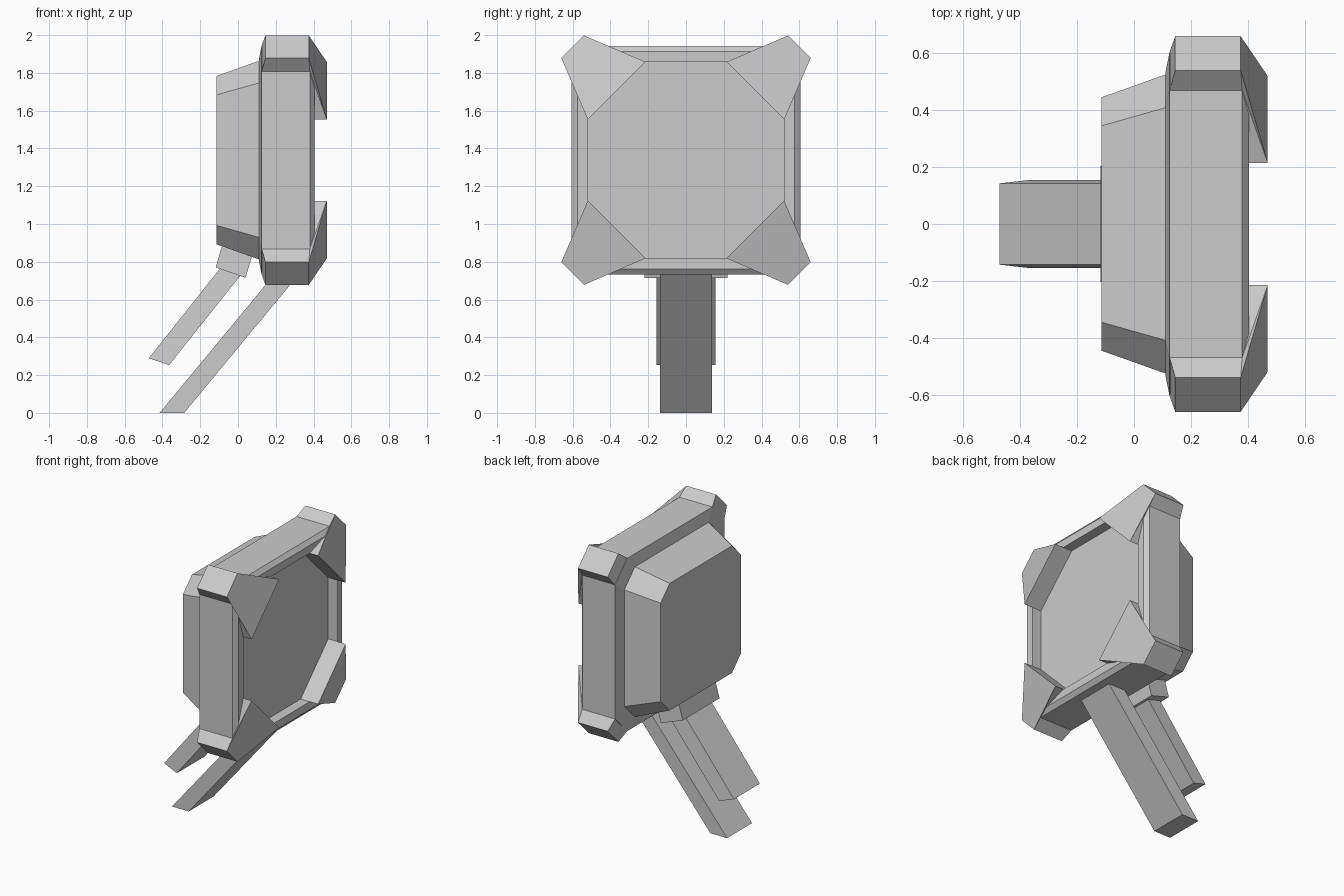
import bpy, bmesh

if "Cube" in bpy.data.objects:
    bpy.data.objects.remove(bpy.data.objects["Cube"])

CZ = 1.338  # height of the panel centre


def make(name, verts, faces, z=0.0):
    me = bpy.data.meshes.new(name)
    me.from_pydata(verts, [], faces)
    bm = bmesh.new()
    bm.from_mesh(me)
    bmesh.ops.recalc_face_normals(bm, faces=bm.faces)
    bm.to_mesh(me)
    bm.free()
    ob = bpy.data.objects.new(name, me)
    ob.location.z = z
    bpy.context.collection.objects.link(ob)
    return ob


def octagon_loft(name, sections):
    """Skin octagons along x; each section is (x, half size, half edge length)."""
    verts, faces, n = [], [], len(sections)
    for x, a, b in sections:
        verts += [(x, y, z) for y, z in ((a, -b), (a, b), (b, a), (-b, a),
                                         (-a, b), (-a, -b), (-b, -a), (b, -a))]
    for s in range(n - 1):
        for i in range(8):
            j = (i + 1) % 8
            faces.append((s * 8 + i, s * 8 + j, s * 8 + 8 + j, s * 8 + 8 + i))
    faces += [tuple(range(8)), tuple(range(n * 8 - 8, n * 8))]
    return make(name, verts, faces, CZ)


def strut(name, profile, widths):
    """Extrude an x-z quad sideways, with a half width for each profile point."""
    verts = [(x, s * w, z) for s in (-1, 1) for (x, z), w in zip(profile, widths)]
    faces = [(0, 1, 2, 3), (4, 5, 6, 7)]
    faces += [(i, (i + 1) % 4, (i + 1) % 4 + 4, i + 4) for i in range(4)]
    return make(name, verts, faces)


# Casing with a recessed front face
octagon_loft("casing", [(0.11, 0.53, 0.41), (0.125, 0.605, 0.47), (0.38, 0.605, 0.47),
                        (0.405, 0.575, 0.40), (0.405, 0.52, 0.215), (0.335, 0.52, 0.215)])

# Tapered housing on the back
octagon_loft("back_housing", [(-0.115, 0.445, 0.345), (0.115, 0.527, 0.41)])

# Corner guard: one side outline, swapped across the diagonal, then mirrored to four
side = [(0.11, 0.53, 0.41), (0.145, 0.66, 0.54), (0.375, 0.66, 0.54), (0.47, 0.52, 0.215),
        (0.335, 0.52, 0.215), (0.38, 0.605, 0.47), (0.125, 0.605, 0.47)]
n = len(side)
verts = side + [(x, z, y) for x, y, z in side]
faces = [(i, (i + 1) % n, (i + 1) % n + n, i + n) for i in range(n)]
for f in ((0, 1, 6), (6, 1, 2, 5), (5, 2, 3), (5, 3, 4)):
    faces += [f, tuple(i + n for i in f)]
guards = make("corner_guards", verts, faces, CZ)
mirror = guards.modifiers.new("mirror", 'MIRROR')
mirror.use_axis = (False, True, True)
mirror.use_mirror_merge = False

# Support legs and the bracket that holds the rear one
strut("front_leg", [(-0.415, 0), (-0.285, 0), (0.34, 0.755), (0.21, 0.755)], [0.138] * 4)
strut("rear_leg", [(-0.472, 0.29), (-0.365, 0.253), (0.055, 0.78), (-0.055, 0.815)],
      [0.143, 0.155, 0.155, 0.143])
strut("leg_bracket", [(-0.118, 0.77), (0.04, 0.715), (0.10, 0.92), (-0.06, 0.97)],
      [0.203, 0.22, 0.22, 0.203])
